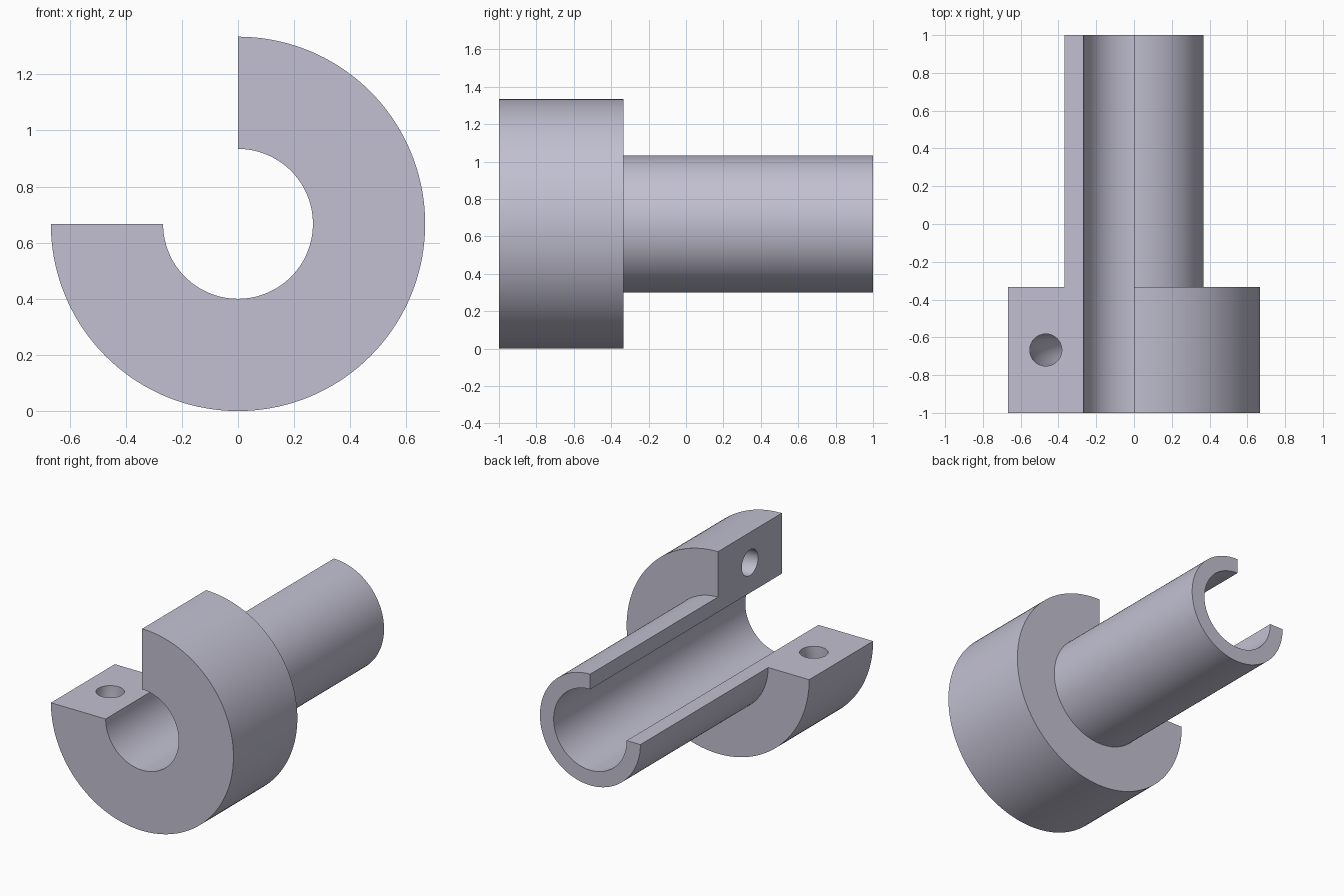
import bpy, bmesh
from math import pi, sin, cos, radians
from mathutils import Vector, Matrix

cube = bpy.data.objects.get("Cube")
if cube:
    bpy.data.objects.remove(cube)

BORE, SLEEVE, COLLAR = 0.267, 0.367, 0.667   # radii
FRONT, STEP, BACK = -1.0, -0.333, 1.0        # stations along y
AXIS_Z = COLLAR
HOLE_R, HOLE_PATH, HOLE_Y = 0.085, 0.467, -0.667

grey = bpy.data.materials.new("lavender_grey")
grey.use_nodes = True
colour = (0.54, 0.53, 0.64, 1)
grey.diffuse_color = colour
grey.node_tree.nodes["Principled BSDF"].inputs["Base Color"].default_value = colour


def revolve(name, profile, sweep, steps):
    """Turn a closed (radius, y) profile around the y axis, starting at the top."""
    bm = bmesh.new()
    closed = sweep >= 2 * pi - 0.001
    rings = []
    for i in range(steps if closed else steps + 1):
        a = sweep * i / steps
        rings.append([bm.verts.new((r * sin(a), y, AXIS_Z + r * cos(a))) for r, y in profile])
    n = len(profile)
    for i in range(steps):
        p, q = rings[i], rings[(i + 1) % len(rings)]
        for j in range(n):
            k = (j + 1) % n
            bm.faces.new((p[j], p[k], q[k], q[j]))
    if not closed:
        bm.faces.new(rings[0])
        bm.faces.new(rings[-1])
    bmesh.ops.recalc_face_normals(bm, faces=bm.faces)
    mesh = bpy.data.meshes.new(name)
    bm.to_mesh(mesh)
    bm.free()
    mesh.materials.append(grey)
    obj = bpy.data.objects.new(name, mesh)
    bpy.context.collection.objects.link(obj)
    return obj


# Three-quarter collar with its thinner sleeve, one solid
body = revolve("collar_and_sleeve",
               [(BORE, FRONT), (COLLAR, FRONT), (COLLAR, STEP),
                (SLEEVE, STEP), (SLEEVE, BACK), (BORE, BACK)],
               radians(270), 108)

# Curved round channel joining the two cut faces of the collar
ring = [(HOLE_PATH + HOLE_R * cos(t * pi / 20), HOLE_Y + HOLE_R * sin(t * pi / 20))
        for t in range(40)]
cutter = revolve("channel_cutter", ring, 2 * pi, 145)
cutter.hide_render = True

cut = body.modifiers.new("channel", 'BOOLEAN')
cut.operation = 'DIFFERENCE'
cut.solver = 'EXACT'
cut.object = cutter
bpy.ops.object.select_all(action='DESELECT')
body.select_set(True)
bpy.context.view_layer.objects.active = body
bpy.ops.object.modifier_apply(modifier=cut.name)
bpy.data.objects.remove(cutter)
bpy.ops.object.shade_smooth_by_angle(angle=radians(30))
